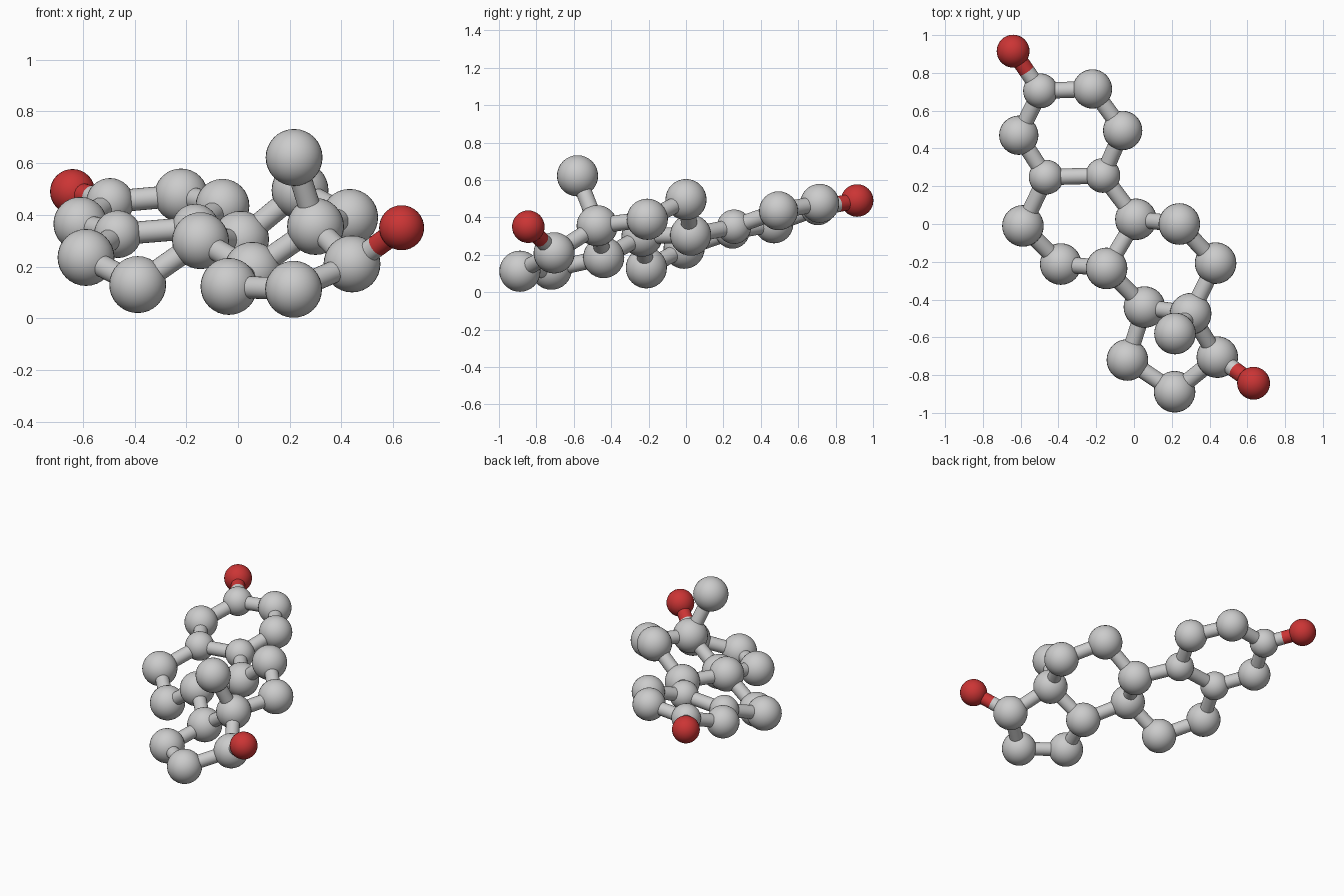
import bpy
from mathutils import Vector

if "Cube" in bpy.data.objects:
    bpy.data.objects.remove(bpy.data.objects["Cube"])

SP3, CH, AR, OXY = 0.11, 0.104, 0.092, 0.087   # atom radii
STICK = 0.043                                  # bond radius

red = bpy.data.materials.new("red")
red.diffuse_color = (0.6, 0.035, 0.035, 1)
red.use_nodes = True
red.node_tree.nodes["Principled BSDF"].inputs["Base Color"].default_value = red.diffuse_color

# name: (x, y, z, radius)
ATOMS = {
    "oxygen_a": (-0.64, 0.915, 0.49, OXY),
    "a1": (-0.495, 0.705, 0.45, AR),
    "a2": (-0.22, 0.715, 0.475, CH),
    "a3": (-0.06, 0.495, 0.435, CH),
    "a4": (-0.165, 0.257, 0.35, AR),
    "a5": (-0.465, 0.248, 0.325, AR),
    "a6": (-0.61, 0.47, 0.365, CH),
    "b1": (-0.588, -0.01, 0.235, SP3),
    "b2": (-0.388, -0.212, 0.13, SP3),
    "b3": (-0.145, -0.235, 0.30, SP3),
    "b4": (0.01, 0.025, 0.305, SP3),
    "c1": (0.24, 0.0, 0.495, SP3),
    "c2": (0.432, -0.207, 0.39, SP3),
    "c3": (0.30, -0.475, 0.355, SP3),
    "c4": (0.055, -0.44, 0.185, SP3),
    "methyl": (0.217, -0.58, 0.622, SP3),
    "d1": (-0.035, -0.72, 0.123, SP3),
    "d2": (0.215, -0.888, 0.112, SP3),
    "d3": (0.441, -0.705, 0.21, SP3),
    "oxygen_d": (0.633, -0.843, 0.35, OXY),
}

# chains of bonded atoms
CHAINS = [
    "a1 a2 a3 a4 a5 a6 a1",
    "a5 b1 b2 b3 b4 a4",
    "b4 c1 c2 c3 c4 b3",
    "c4 d1 d2 d3 c3",
    "c3 methyl",
    "a1 oxygen_a",
    "d3 oxygen_d",
]


def finish(name, mat):
    ob = bpy.context.object
    ob.name = name
    if mat:
        ob.data.materials.append(mat)
    bpy.ops.object.shade_smooth_by_angle()


def ball(name, p, r, mat=None):
    bpy.ops.mesh.primitive_uv_sphere_add(segments=32, ring_count=16, radius=r, location=p)
    finish(name, mat)


def stick(name, p, q, mat=None):
    d = q - p
    bpy.ops.mesh.primitive_cylinder_add(
        vertices=24, radius=STICK, depth=d.length, location=(p + q) / 2,
        rotation=d.to_track_quat('Z', 'Y').to_euler())
    finish(name, mat)


# atoms
for name, (x, y, z, r) in ATOMS.items():
    oxygen = name.startswith("oxygen")
    ball(name + "_atom" if oxygen else "carbon_atom_" + name, (x, y, z), r, red if oxygen else None)

# bonds: the ones to oxygen are half grey, half red
for chain in CHAINS:
    names = chain.split()
    for m, n in zip(names, names[1:]):
        p, q = Vector(ATOMS[m][:3]), Vector(ATOMS[n][:3])
        label = f"bond_{m}_{n}"
        if n.startswith("oxygen"):
            mid = (p + q) / 2
            stick(label + "_grey", p, mid)
            stick(label + "_red", mid, q, red)
        else:
            stick(label, p, q)
